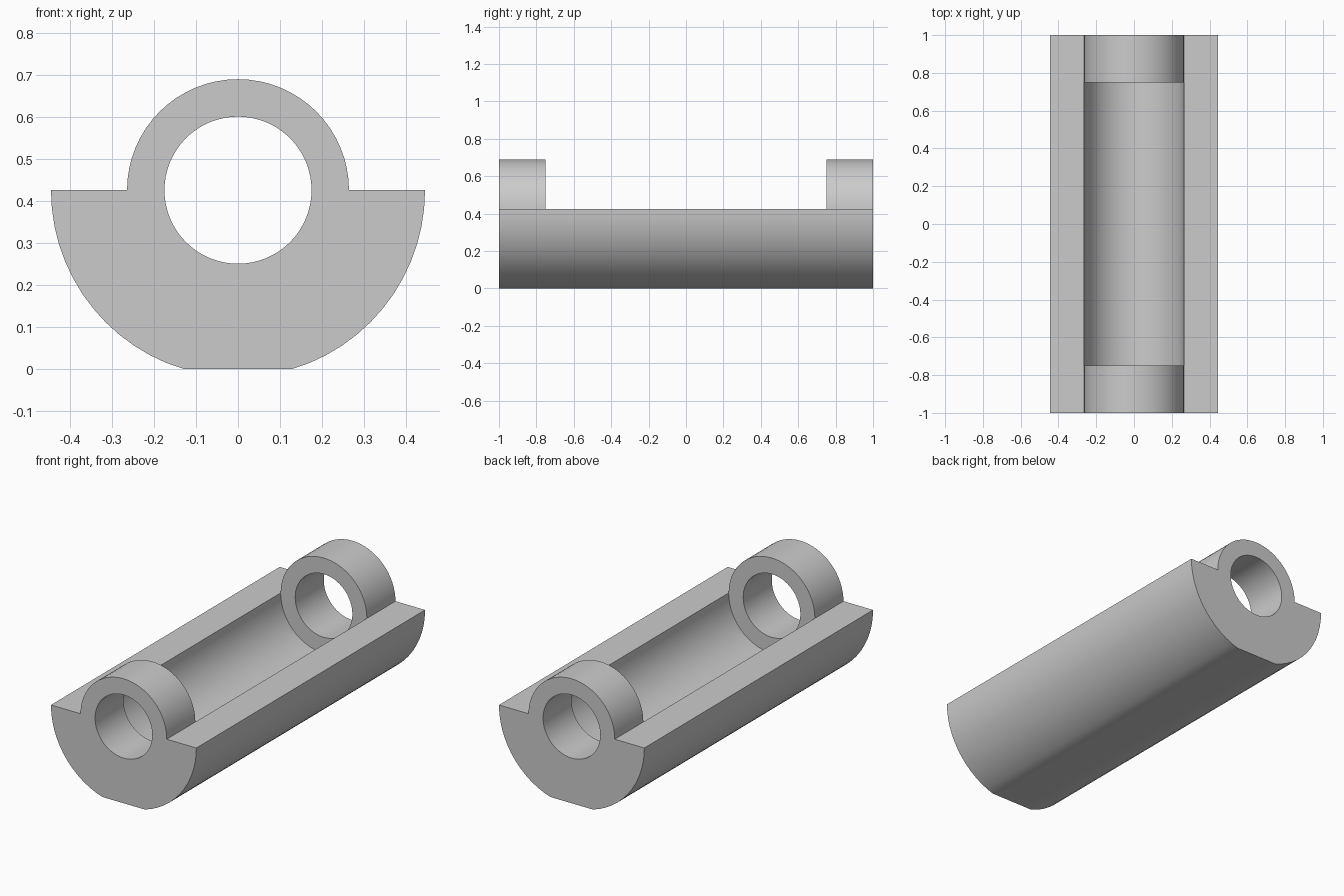
import bpy, bmesh
from math import cos, sin, pi

cube = bpy.data.objects.get("Cube")
if cube:
    bpy.data.objects.remove(cube, do_unlink=True)

SEGMENTS = 64
AXIS_Z = 0.425
OUTER, HUB, BORE = 0.445, 0.264, 0.175
END, INNER = 1.0, 0.75
LOWER = range(SEGMENTS // 2, SEGMENTS + 1)
UPPER = range(0, SEGMENTS // 2 + 1)
FULL = range(0, SEGMENTS + 1)

bm = bmesh.new()


def arc(radius, steps, y):
    """Points on an arc about the bore axis, cut flat at the floor."""
    points = []
    for i in steps:
        a = 2 * pi * i / SEGMENTS
        points.append((radius * cos(a), y, max(0, AXIS_Z + radius * sin(a))))
    return points


def strip(first, second):
    """Join two rows of points with quads."""
    a = [bm.verts.new(p) for p in first]
    b = [bm.verts.new(p) for p in second]
    for i in range(len(a) - 1):
        bm.faces.new((a[i], a[i + 1], b[i + 1], b[i]))


# Outer half-round shell and flat shoulders, along the whole length
stations = (-END, -INNER, INNER, END)
for y0, y1 in zip(stations, stations[1:]):
    strip(arc(OUTER, LOWER, y0), arc(OUTER, LOWER, y1))
    for side in (LOWER[0], LOWER[-1]):
        rows = [[arc(r, [side], y)[0] for r in (HUB, OUTER)] for y in (y0, y1)]
        strip(*rows)

# Open trough between the two hubs
strip(arc(HUB, LOWER, -INNER), arc(HUB, LOWER, INNER))

# Bored hub and end faces at both ends
for s in (-1, 1):
    strip(arc(HUB, UPPER, s * INNER), arc(HUB, UPPER, s * END))
    strip(arc(BORE, FULL, s * INNER), arc(BORE, FULL, s * END))
    strip(arc(BORE, FULL, s * INNER), arc(HUB, FULL, s * INNER))
    strip(arc(BORE, FULL, s * END), arc(HUB, FULL, s * END))
    strip(arc(HUB, LOWER, s * END), arc(OUTER, LOWER, s * END))

bmesh.ops.remove_doubles(bm, verts=bm.verts, dist=0.0001)
bmesh.ops.recalc_face_normals(bm, faces=bm.faces)
mesh = bpy.data.meshes.new("cradle_body")
bm.to_mesh(mesh)
bm.free()

# Plain grey finish
grey = bpy.data.materials.new("light_grey")
grey.use_nodes = True
colour = (0.6, 0.6, 0.6, 1)
grey.diffuse_color = colour
grey.node_tree.nodes["Principled BSDF"].inputs["Base Color"].default_value = colour
mesh.materials.append(grey)

body = bpy.data.objects.new("cradle_body", mesh)
bpy.context.collection.objects.link(body)
bpy.ops.object.select_all(action='DESELECT')
body.select_set(True)
bpy.context.view_layer.objects.active = body
bpy.ops.object.shade_smooth_by_angle(angle=pi / 9)
